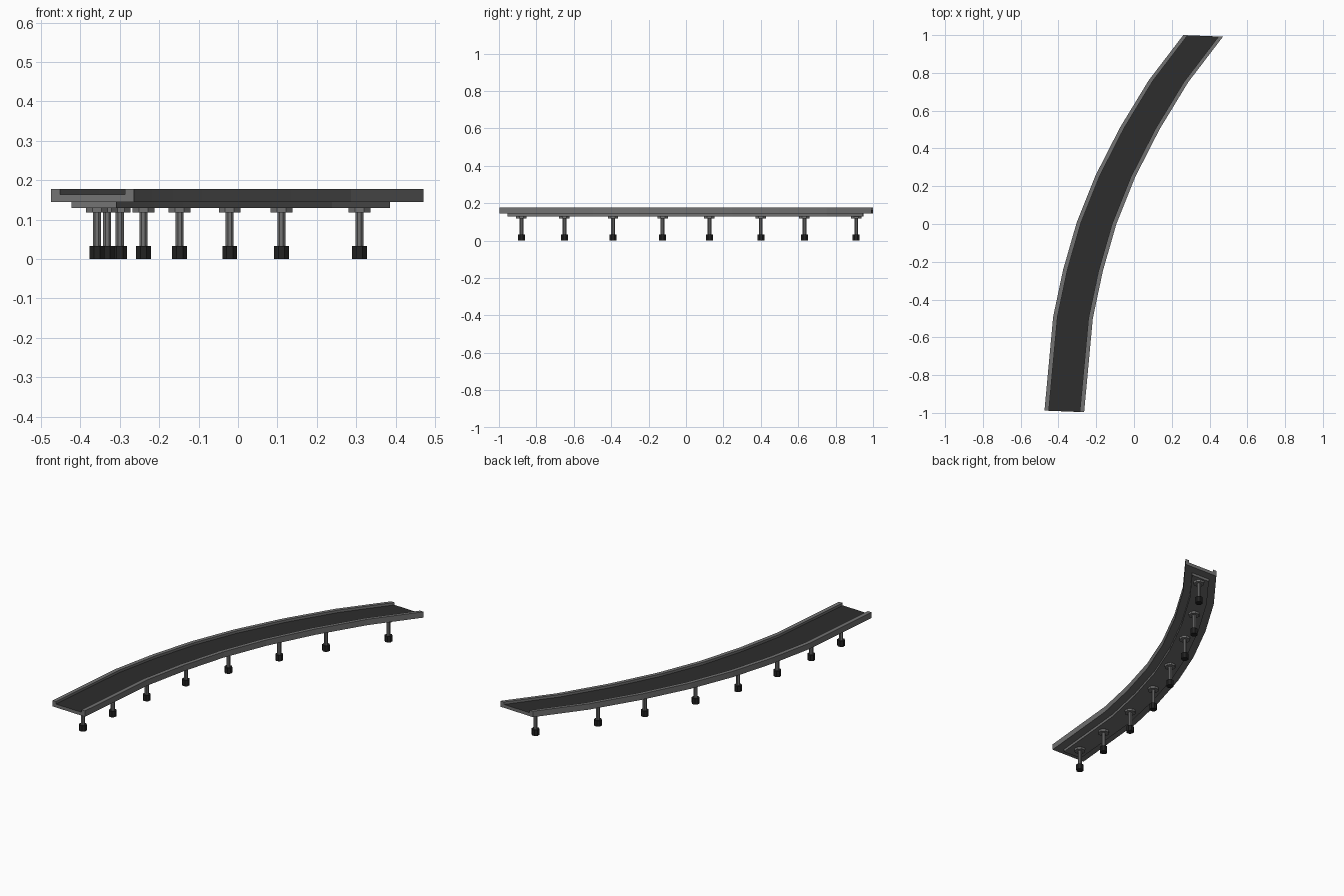
import bpy, bmesh, math

if "Cube" in bpy.data.objects:
    bpy.data.objects.remove(bpy.data.objects["Cube"])


def mat(name, v):
    m = bpy.data.materials.new(name)
    m.diffuse_color = (v, v, v, 1)
    m.use_nodes = True
    m.node_tree.nodes["Principled BSDF"].inputs["Base Color"].default_value = m.diffuse_color
    return m


concrete = mat("grey concrete", 0.17)
asphalt = mat("dark asphalt", 0.026)
footing = mat("black footing", 0.016)

# Centre line of the curved road
path = [(-0.369, -0.992), (-0.323, -0.495), (-0.27, -0.245), (-0.198, 0.005),
        (-0.10, 0.25), (0.03, 0.505), (0.182, 0.755), (0.366, 0.996)]


def lerp(a, b, t):
    return (a[0] + (b[0] - a[0]) * t, a[1] + (b[1] - a[1]) * t)


def sweep(name, pts, profile, mats, rule=None):
    """Sweep a closed (offset, z) profile along pts, capping the ends."""
    bm = bmesh.new()
    rings = [[bm.verts.new((x + o, y - 0.04 * o, z)) for o, z in profile] for x, y in pts]
    n = len(profile)
    for r0, r1 in zip(rings, rings[1:]):
        for i in range(n):
            j = (i + 1) % n
            f = bm.faces.new((r0[i], r0[j], r1[j], r1[i]))
            f.material_index = 1 if rule == i else 0
    bm.faces.new(rings[0])
    bm.faces.new(rings[-1])
    bmesh.ops.recalc_face_normals(bm, faces=bm.faces)
    me = bpy.data.meshes.new(name)
    bm.to_mesh(me)
    bm.free()
    for m in mats:
        me.materials.append(m)
    ob = bpy.data.objects.new(name, me)
    bpy.context.collection.objects.link(ob)


# Deck: channel section with raised curbs and an asphalt floor
w, c = 0.105, 0.082
sweep("road_deck", path,
      [(-w, 0.145), (-w, 0.178), (-c, 0.178), (-c, 0.164),
       (c, 0.164), (c, 0.178), (w, 0.178), (w, 0.145)],
      [concrete, asphalt], rule=3)

# Girder under the deck, stopping short of both ends
inner = [lerp(path[0], path[1], 0.08)] + path[1:-1] + [lerp(path[-1], path[-2], 0.2)]
g = 0.057
sweep("under_girder", inner, [(-g, 0.13), (-g, 0.146), (g, 0.146), (g, 0.13)], [concrete])


def drum(name, x, y, z0, z1, radius, m):
    bpy.ops.mesh.primitive_cylinder_add(vertices=8, radius=radius, depth=z1 - z0,
                                        location=(x, y, (z0 + z1) / 2),
                                        rotation=(0, 0, math.pi / 8))
    ob = bpy.context.object
    ob.name = name
    ob.data.materials.append(m)


# Piers: foot, column and cap
piers = [(-0.358, -0.88), (-0.332, -0.65), (-0.30, -0.39), (-0.24, -0.125),
         (-0.148, 0.125), (-0.021, 0.40), (0.11, 0.633), (0.308, 0.91)]
for i, (x, y) in enumerate(piers):
    drum(f"pier_foot_{i}", x, y, 0, 0.033, 0.0205, footing)
    drum(f"pier_column_{i}", x, y, 0.03, 0.12, 0.011, concrete)
    drum(f"pier_cap_{i}", x, y, 0.118, 0.131, 0.03, concrete)
